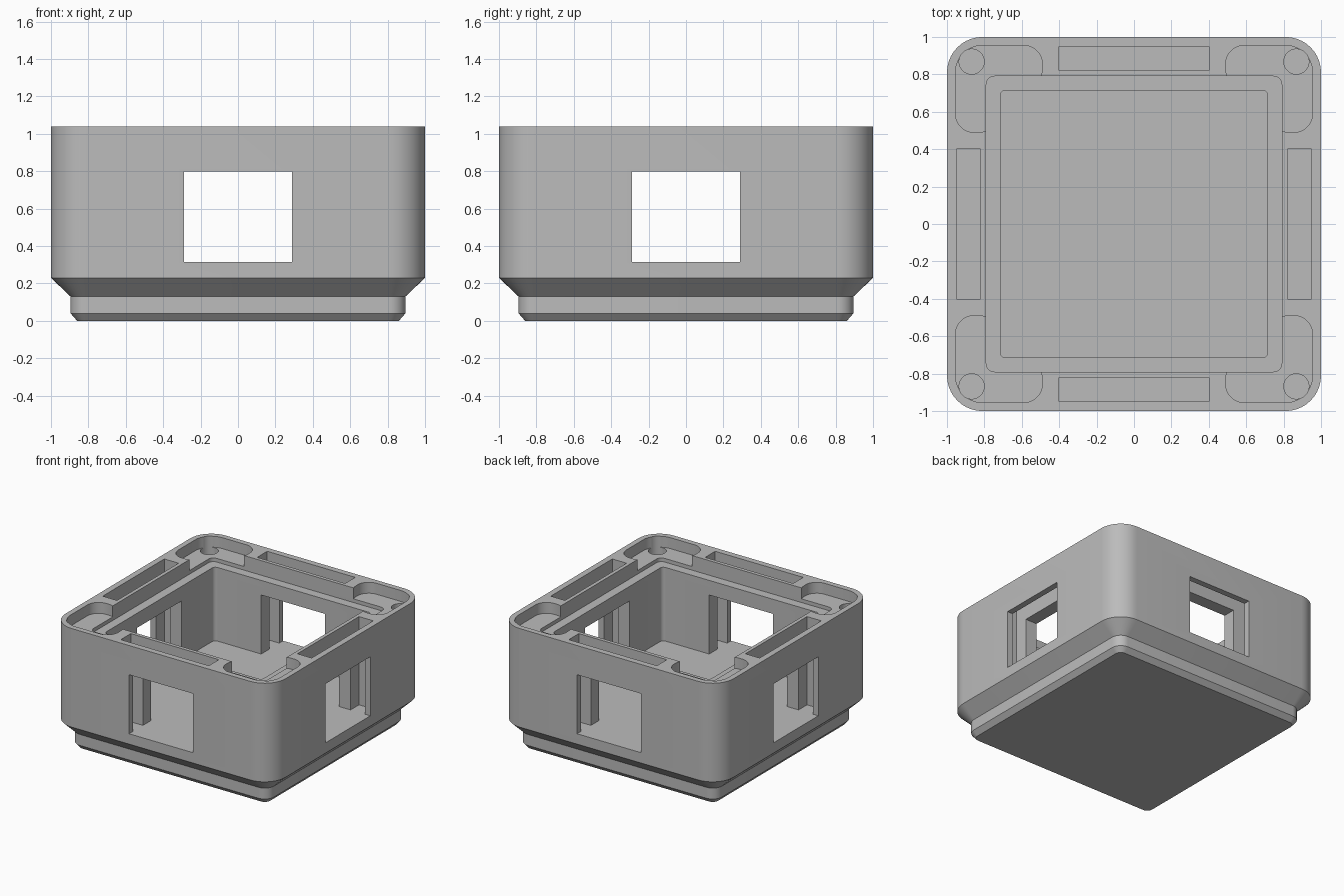
import bpy, bmesh
from math import radians
from mathutils import Vector

cube = bpy.data.objects.get("Cube")
if cube:
    bpy.data.objects.remove(cube, do_unlink=True)

grey = bpy.data.materials.new("mid grey")
grey.use_nodes = True
COLOUR = (0.5, 0.5, 0.5, 1)
grey.diffuse_color = COLOUR
grey.node_tree.nodes["Principled BSDF"].inputs["Base Color"].default_value = COLOUR

TOP, FLOOR, ABOVE = 1.04, 0.315, 1.2


def rounded(corners, steps=10):
    """Outline of a right-angled polygon; corners are (x, y, radius)."""
    out = []
    for i, (x, y, r) in enumerate(corners):
        p = Vector((x, y))
        if r == 0:
            out.append(p)
            continue
        a = (Vector(corners[i - 1][:2]) - p).normalized() * r
        b = (Vector(corners[(i + 1) % len(corners)][:2]) - p).normalized() * r
        for k in range(steps + 1):
            t = radians(90 * k / steps)
            from math import sin, cos
            out.append(p + a * (1 - sin(t)) + b * (1 - cos(t)))
    return out


def square(h, r):
    return rounded([(-h, -h, r), (h, -h, r), (h, h, r), (-h, h, r)])


def loft(name, rings):
    """Closed solid through (outline, z) rings with equal point counts."""
    bm = bmesh.new()
    loops = [[bm.verts.new((p.x, p.y, z)) for p in pts] for pts, z in rings]
    n = len(loops[0])
    for lo, hi in zip(loops, loops[1:]):
        for i in range(n):
            j = (i + 1) % n
            bm.faces.new((lo[i], lo[j], hi[j], hi[i]))
    bm.faces.new(loops[0][::-1])
    bm.faces.new(loops[-1])
    bmesh.ops.recalc_face_normals(bm, faces=bm.faces)
    mesh = bpy.data.meshes.new(name)
    bm.to_mesh(mesh)
    bm.free()
    obj = bpy.data.objects.new(name, mesh)
    mesh.materials.append(grey)
    bpy.context.collection.objects.link(obj)
    return obj


def box(name, x, y, z0, z1):
    pts = rounded([(x[0], y[0], 0), (x[1], y[0], 0), (x[1], y[1], 0), (x[0], y[1], 0)])
    return loft(name, [(pts, z0), (pts, z1)])


# Housing with chamfered shoulder and stacking foot
body = loft("housing", [
    (square(0.86, 0.05), 0), (square(0.895, 0.085), 0.04),
    (square(0.895, 0.085), 0.13), (square(1, 0.19), 0.23), (square(1, 0.19), TOP)])

# Main cavity and the shallow lid recess around it
cutters = [
    loft("cavity_cutter", [(square(0.715, 0.03), FLOOR), (square(0.715, 0.03), ABOVE)]),
    loft("lid_recess_cutter", [(square(0.79, 0.045), 0.92), (square(0.79, 0.045), ABOVE)])]

# Through windows on both axes
cutters.append(box("window_x_cutter", (-1.2, 1.2), (-0.29, 0.29), FLOOR, 0.8))
cutters.append(box("window_y_cutter", (-0.29, 0.29), (-1.2, 1.2), FLOOR, 0.8))

# Panel slots inside each wall
for s in (-1, 1):
    span = sorted((s * 0.82, s * 0.95))
    cutters.append(box("panel_slot_cutter", (-0.4, 0.4), span, FLOOR, ABOVE))
    cutters.append(box("panel_slot_cutter", span, (-0.4, 0.4), FLOOR, ABOVE))

# Corner pockets, each with a round pin hole
pocket = [(0.49, 0.955, 0.1), (0.955, 0.955, 0.145), (0.955, 0.49, 0.1),
          (0.73, 0.49, 0.1), (0.73, 0.73, 0), (0.49, 0.73, 0.1)]
for sx in (-1, 1):
    for sy in (-1, 1):
        pts = rounded([(sx * x, sy * y, r) for x, y, r in pocket])
        cutters.append(loft("pocket_cutter", [(pts, 0.95), (pts, ABOVE)]))
        bpy.ops.mesh.primitive_cylinder_add(
            vertices=40, radius=0.067, depth=0.4, location=(sx * 0.868, sy * 0.868, 1.0))
        hole = bpy.context.object
        hole.name = "pin_hole_cutter"
        hole.data.materials.append(grey)
        cutters.append(hole)

# Cut everything out of the housing, then drop the cutters
bpy.ops.object.select_all(action='DESELECT')
bpy.context.view_layer.objects.active = body
body.select_set(True)
for c in cutters:
    c.hide_render = True
    mod = body.modifiers.new("cut", 'BOOLEAN')
    mod.operation, mod.solver, mod.object = 'DIFFERENCE', 'EXACT', c
    bpy.ops.object.modifier_apply(modifier=mod.name)
for c in cutters:
    bpy.data.objects.remove(c, do_unlink=True)

bpy.ops.object.shade_smooth_by_angle(angle=radians(30))
